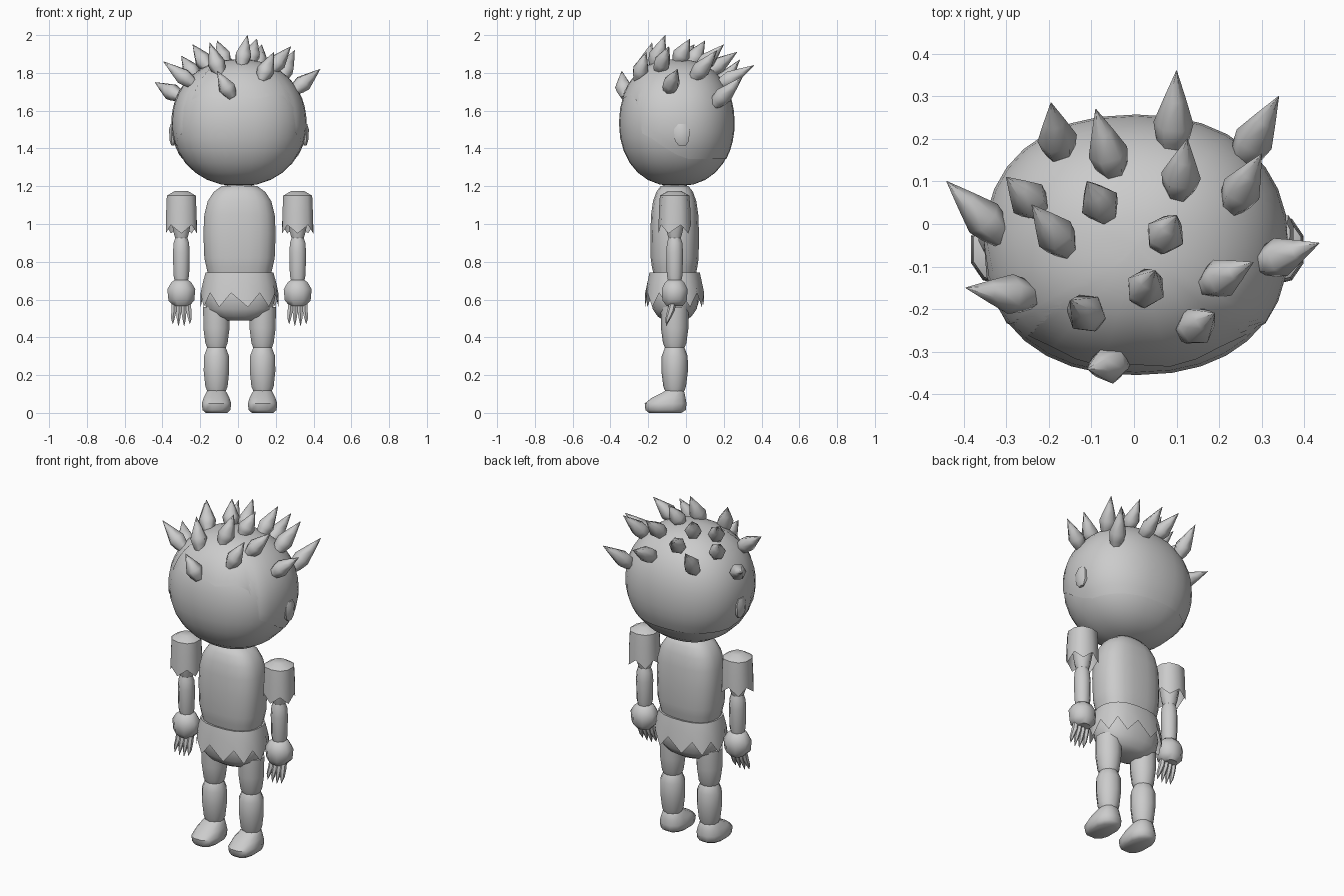
import bpy, bmesh, math
from mathutils import Vector

if "Cube" in bpy.data.objects:
    bpy.data.objects.remove(bpy.data.objects["Cube"])

clay = bpy.data.materials.new("light grey")
clay.diffuse_color = (0.6, 0.6, 0.6, 1)
clay.use_nodes = True
clay.node_tree.nodes["Principled BSDF"].inputs["Base Color"].default_value = clay.diffuse_color
CX = 0.008  # body centre line


def finish(name, bm, angle=50):
    bmesh.ops.recalc_face_normals(bm, faces=bm.faces)
    me = bpy.data.meshes.new(name)
    bm.to_mesh(me)
    bm.free()
    ob = bpy.data.objects.new(name, me)
    bpy.context.collection.objects.link(ob)
    me.materials.append(clay)
    bpy.ops.object.select_all(action='DESELECT')
    ob.select_set(True)
    bpy.context.view_layer.objects.active = ob
    bpy.ops.object.shade_smooth_by_angle(angle=math.radians(angle))
    return ob


def spow(v, p):
    return math.copysign(abs(v) ** p, v)


def skin(bm, loops, cap0=True, cap1=True):
    """Join rings of points into a tube."""
    rows = [[bm.verts.new(p) for p in lp] for lp in loops]
    n = len(rows[0])
    for a, b in zip(rows, rows[1:]):
        for i in range(n):
            j = (i + 1) % n
            bm.faces.new((a[i], a[j], b[j], b[i]))
    if cap0:
        bm.faces.new(rows[0])
    if cap1:
        bm.faces.new(rows[-1])


def ring(z, cx, cy, rx, ry, n, e=2.0, zig=0.0):
    """Rounded horizontal ring; zig drops every other point."""
    pts = []
    for i in range(n):
        a = 2 * math.pi * (i + 0.5) / n
        pts.append((cx + rx * spow(math.cos(a), 2 / e),
                    cy + ry * spow(math.sin(a), 2 / e), z - zig * (i % 2)))
    return pts


def loft(name, rings, n, e=2.0, cap0=True, cap1=True, angle=50):
    bm = bmesh.new()
    skin(bm, [ring(*r[:5], n, e, r[5] if len(r) > 5 else 0) for r in rings], cap0, cap1)
    return finish(name, bm, angle)


# Head: squarish ellipsoid
HC, HR = Vector((0.005, -0.05, 1.535)), Vector((0.355, 0.305, 0.335))


def head_point(az, el, s=1.0):
    c, sn = math.cos(el), math.sin(el)
    return (HC.x + s * HR.x * spow(c, 0.93) * spow(math.cos(az), 0.88),
            HC.y + s * HR.y * spow(c, 0.86) * spow(math.sin(az), 0.88),
            HC.z + s * HR.z * spow(sn, 0.95))


def shell(name, low, s, n=32, m=14):
    """Head surface from a lower edge angle low(azimuth) up to the crown."""
    bm = bmesh.new()
    loops = []
    for k in range(m):
        t = k / m
        loops.append([head_point(2 * math.pi * i / n,
                                 low(2 * math.pi * i / n) * (1 - t) + 1.55 * t, s)
                      for i in range(n)])
    loops.append([head_point(2 * math.pi * i / n, 1.55, s) for i in range(n)])
    skin(bm, loops, low(0) < -1.5)
    return finish(name, bm)


def hairline(az):
    front = -math.sin(az)                      # 1 at the face, -1 at the nape
    if front > 0.62:
        return 0.40 + 0.05 * math.cos(az * 12)
    return max(-0.58, -0.15 - 0.7 * max(0, 0.5 - front))


shell("head", lambda a: -1.55, 1.0)
shell("hair_cap", hairline, 1.008)


def head_top(x, y):
    h = (abs((x - HC.x) / HR.x) ** 2.25 + abs((y - HC.y) / HR.y) ** 2.25) ** (1 / 2.25)
    return HC.z + HR.z * max(0.0, 1 - min(h, 1) ** 2.2) ** (1 / 2.1)


# Hair spikes: base x, y and tip x, y, z
spikes = [
    (-.32, -.02, -.44, .10, 1.75), (-.175, .17, -.195, .285, 1.87),
    (-.05, .13, -.09, .27, 1.91), (.09, .19, .10, .36, 1.84),
    (.26, .16, .34, .30, 1.78), (.105, .08, .125, .20, 1.95),
    (.235, .05, .30, .165, 1.92), (-.07, .03, -.11, .10, 1.97),
    (-.23, .04, -.30, .11, 1.89), (-.165, -.05, -.24, .045, 1.95),
    (-.25, -.17, -.395, -.15, 1.86), (.065, -.04, .10, .02, 1.98),
    (.02, -.165, .05, -.11, 2.0), (.18, -.14, .28, -.09, 1.94),
    (.31, -.09, .435, -.045, 1.82), (-.10, -.22, -.15, -.18, 1.96),
    (.13, -.25, .19, -.21, 1.91), (-.04, -.325, -.11, -.34, 1.81)]
bm = bmesh.new()
for bx, by, tx, ty, tz in spikes:
    base, tip = Vector((bx, by, head_top(bx, by))), Vector((tx, ty, tz))
    q = (tip - base).to_track_quat('Z', 'Y')
    loops = []
    for t, r in ((-0.15, .024), (0.08, .040), (0.28, .047), (0.62, .026), (1.0, .001)):
        c = base.lerp(tip, t)
        loops.append([c + q @ Vector((r * math.cos(i * math.pi / 3),
                                      r * math.sin(i * math.pi / 3), 0)) for i in range(6)])
    skin(bm, loops)
finish("hair_spikes", bm, 60)

# Ears
for s, side in ((-1, "left"), (1, "right")):
    x = HC.x + s * 0.35
    loft(side + "_ear", [(1.415, x, -.02, .008, .02), (1.44, x, -.022, .018, .04),
                         (1.50, x, -.022, .022, .046), (1.53, x, -.022, .012, .025)], 8)

# Neck, torso and hips
loft("neck", [(1.15, CX, -.06, .07, .06), (1.25, CX, -.06, .07, .06)], 10)
loft("torso", [(.72, CX, -.06, .165, .11), (.775, CX, -.06, .178, .122),
               (.82, CX, -.06, .188, .128), (.95, CX, -.06, .193, .130),
               (1.05, CX, -.06, .188, .126), (1.12, CX, -.06, .170, .116),
               (1.17, CX, -.06, .138, .098), (1.20, CX, -.06, .095, .075),
               (1.208, CX, -.06, .05, .045)], 20, 2.7)
loft("hips", [(.49, CX, -.06, .08, .06), (.51, CX, -.06, .135, .09),
              (.55, CX, -.06, .178, .118), (.62, CX, -.06, .192, .13),
              (.70, CX, -.06, .175, .12), (.74, CX, -.06, .16, .11)], 20, 2.4)

# Ragged skirt
loft("skirt", [(.735, CX, -.06, .15, .11), (.742, CX, -.06, .182, .135),
               (.69, CX, -.06, .196, .146), (.635, CX, -.06, .208, .158, .075)],
     20, 2.4, True, False)

for s, side in ((-1, "left"), (1, "right")):
    # Sleeve with jagged hem
    x, y = CX + s * .308, -.06
    loft(side + "_sleeve", [(1.175, x, y, .035, .035), (1.15, x, y, .08, .078),
                            (1.08, x, y, .083, .083), (.995, x, y, .086, .086, .045)],
         10, 2.4, True, False)
    # Upper arm and forearm
    loft(side + "_upper_arm", [(.915, x, y, .032, .032), (.96, x, y, .046, .046),
                               (1.04, x, y, .06, .06), (1.14, x, y, .06, .06)], 8)
    loft(side + "_forearm", [(.68, x, y, .034, .034), (.73, x, y, .045, .045),
                             (.85, x, y, .048, .048), (.90, x, y, .044, .044),
                             (.94, x, y, .03, .03)], 8)
    # Wrist cuff
    loft(side + "_cuff", [(.565, x, y, .045, .045), (.595, x, y, .074, .070),
                          (.655, x, y, .080, .074), (.69, x, y, .058, .055),
                          (.705, x, y, .038, .038)], 8)
    # Pointed fingers
    for k in range(4):
        fx = x + s * (k - 1.5) * .026
        tx = x + s * (k - 1.5) * .030
        tz = .46 if k in (1, 2) else .47
        loft("%s_finger_%d" % (side, k + 1),
             [(.60, fx, -.065, .014, .018), (.54, fx, -.08, .016, .020),
              (.50, tx, -.095, .011, .014), (tz, tx, -.105, .001, .001)], 6)
    # Thigh and shin
    x = CX + s * .122
    loft(side + "_thigh", [(.335, x, y, .048, .048), (.37, x, y, .062, .062),
                           (.45, x, y, .073, .073), (.56, x, y, .074, .074)], 10)
    loft(side + "_shin", [(.10, x, y, .045, .045), (.14, x, y, .062, .060),
                          (.22, x, y, .071, .070), (.30, x, y, .070, .069),
                          (.345, x, y, .052, .052), (.36, x, y, .04, .04)], 10)
    # Foot, longer toward the toes
    loft(side + "_foot", [(0, x, -.11, .058, .088), (.015, x, -.108, .076, .110),
                          (.05, x, -.108, .080, .114), (.08, x, -.092, .070, .092),
                          (.11, x, -.065, .055, .058), (.125, x, -.06, .04, .04)], 12, 2.4)
